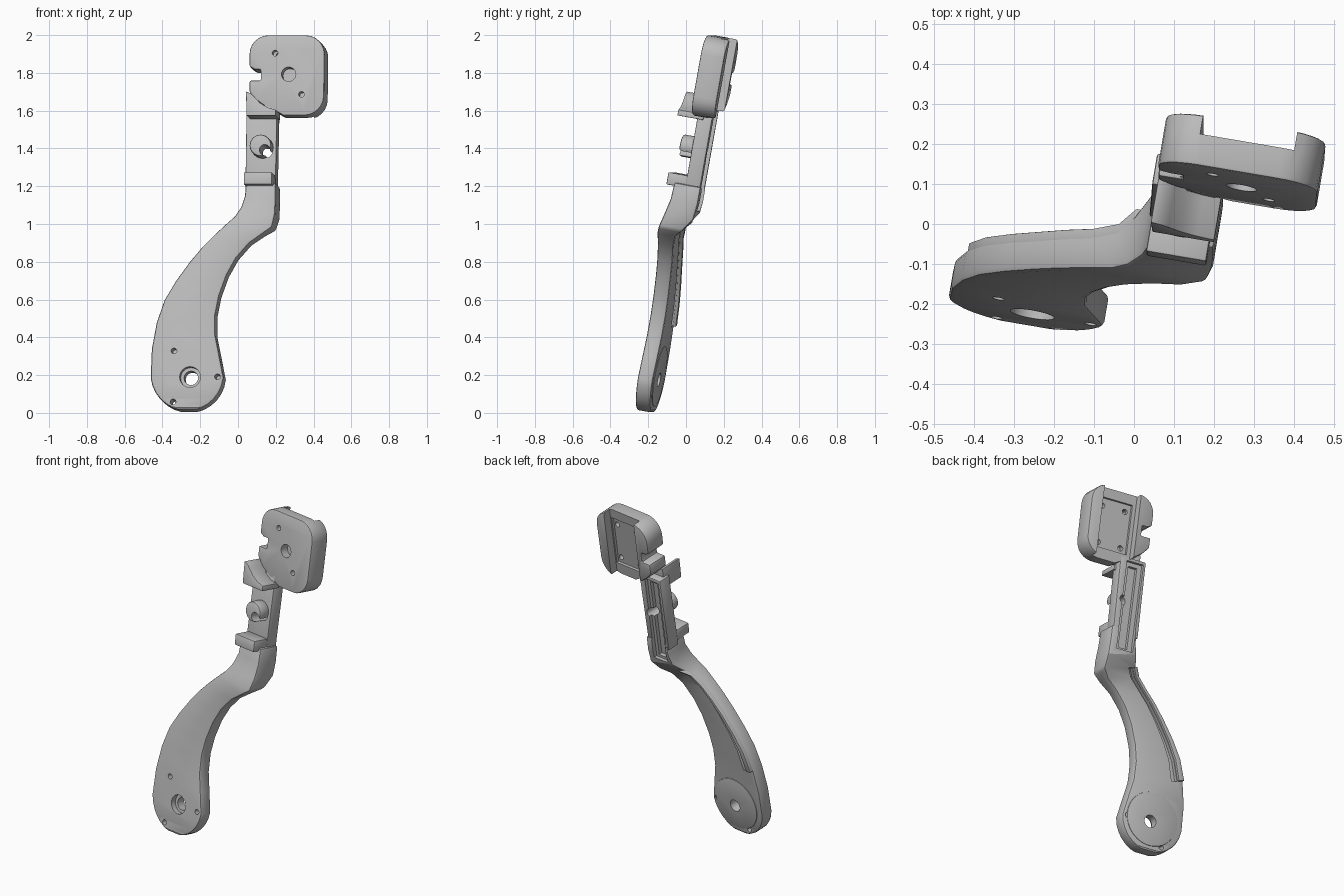
import bpy, bmesh
from math import sin, cos, pi, radians
from mathutils import Vector

if "Cube" in bpy.data.objects:
    bpy.data.objects.remove(bpy.data.objects["Cube"])

grey = bpy.data.materials.new("plain_grey")
grey.use_nodes = True
grey.diffuse_color = (0.5, 0.5, 0.5, 1)
grey.node_tree.nodes["Principled BSDF"].inputs["Base Color"].default_value = (0.5, 0.5, 0.5, 1)

# The whole arm lies in one tilted plane; parts are drawn in x, z and given depth
TX, TZ, BASE = -0.17, 0.18, -0.303
BACK = Vector((-TX, 1, -TZ)).normalized()
UP = 0.1165          # offset of the upper arm's front plane


def place(x, z, off, depth=0):
    return Vector((x, BASE + TX * x + TZ * z + off, z)) + depth * BACK


def loft(name, rings, bevel=0, segments=2):
    """Skin a list of equal closed rings and cap both ends."""
    bm = bmesh.new()
    rows = [[bm.verts.new(p) for p in ring] for ring in rings]
    n = len(rows[0])
    for a, b in zip(rows, rows[1:]):
        for i in range(n):
            bm.faces.new((a[i], a[(i + 1) % n], b[(i + 1) % n], b[i]))
    bm.faces.new(rows[0])
    bm.faces.new(rows[-1])
    bmesh.ops.recalc_face_normals(bm, faces=bm.faces)
    me = bpy.data.meshes.new(name)
    bm.to_mesh(me)
    bm.free()
    me.materials.append(grey)
    ob = bpy.data.objects.new(name, me)
    bpy.context.collection.objects.link(ob)
    if bevel:
        m = ob.modifiers.new("round", 'BEVEL')
        m.width, m.segments, m.angle_limit = bevel, segments, radians(40)
        apply(ob, m)
    return ob


def apply(ob, mod):
    bpy.context.view_layer.objects.active = ob
    bpy.ops.object.modifier_apply(modifier=mod.name)


def prism(name, outline, off, depth, bevel=0):
    return loft(name, [[place(x, z, off, d) for x, z in outline] for d in (0, depth)], bevel)


def circle(x, z, r, n=32):
    return [(x + r * cos(2 * pi * i / n), z + r * sin(2 * pi * i / n)) for i in range(n)]


def rect(x0, x1, z0, z1):
    return [(x0, z0), (x1, z0), (x1, z1), (x0, z1)]


def cut(ob, cutter):
    cutter.hide_render = True
    m = ob.modifiers.new("cut", 'BOOLEAN')
    m.operation, m.object, m.solver = 'DIFFERENCE', cutter, 'EXACT'
    apply(ob, m)
    bpy.data.objects.remove(cutter)


def drill(ob, x, z, r, off=-0.1, depth=0.5):
    cut(ob, prism("drill", circle(x, z, r, 24), off, depth))


# Lower arm stations: outer edge, inner edge, front offset, thickness
CX, CZ, R = -0.27, 0.207, 0.195
stations = []
for deg in (78, 66, 54, 42, 30, 18, 6):
    c, s = R * cos(radians(deg)), R * sin(radians(deg))
    stations.append(((CX - c, CZ - s), (CX + c, CZ - s), 0, 0.083))
stations += [
    ((-.458, .34), (-.10, .31), 0, .083), ((-.432, .48), (-.12, .41), 0, .083),
    ((-.39, .60), (-.12, .52), 0, .083), ((-.33, .70), (-.10, .62), 0, .083),
    ((-.257, .80), (-.06, .73), 0, .083), ((-.19, .88), (-.01, .82), 0, .085),
    ((-.124, .946), (.06, .90), 0, .087), ((-.06, 1.005), (.13, .95), 0, .10),
    ((-.02, 1.04), (.18, .985), .01, .13), ((.015, 1.09), (.195, 1.05), .03, .16),
    ((.035, 1.15), (.2, 1.13), .05, .15), ((.04, 1.22), (.2, 1.22), .055, .145)]


def strip(name, part, f0, f1, d0, d1, bevel=0):
    """A band along the lower arm between two fractions of its width."""
    rings = []
    for L, Rt, off, t in part:
        a, b = Vector(L).lerp(Vector(Rt), f0), Vector(L).lerp(Vector(Rt), f1)
        rings.append([place(*a, off, t + d0), place(*b, off, t + d0),
                      place(*b, off, t + d1), place(*a, off, t + d1)])
    return loft(name, rings, bevel)


lower_arm = loft("lower_arm", [[place(*L, f), place(*Rt, f), place(*Rt, f, t), place(*L, f, t)]
                               for L, Rt, f, t in stations], 0.014)
cut(lower_arm, strip("groove", stations[8:16], .13, .24, -.025, .05))
outer_rim = strip("outer_rim", stations[8:16], .01, .12, -.02, .017, .004)
hub_disc = prism("hub_disc", circle(CX + .015, CZ - .01, .16, 48), .06, .028, .003)
for ob in (lower_arm, hub_disc):
    drill(ob, CX, CZ, .037)
drill(lower_arm, CX, CZ, .055, -.1, .13)
for x, z in ((-.355, .345), (-.125, .208), (-.36, .075)):
    drill(lower_arm, x, z, .015)

# Upper arm with stepped channel along the back
upper_arm = prism("upper_arm", [(.038, 1.17), (.198, 1.17), (.208, 1.63), (.045, 1.63)],
                  UP, .08, .006)
for ob in (upper_arm, lower_arm):
    cut(ob, prism("wide_channel", rect(.07, .175, 1.07, 1.6), UP + .062, .1))
    cut(ob, prism("deep_channel", rect(.095, .15, 1.09, 1.58), UP + .04, .1))
boss = prism("boss", circle(.118, 1.417, .058), UP - .073, .08, .012)
for ob in (boss, upper_arm):
    drill(ob, .118, 1.417, .028)
tab = prism("tab", rect(.03, .18, 1.21, 1.275), UP - .106, .115, .006)

# Wedge with a hollow curved top
wedge = prism("wedge", [(.045, 1.575), (.2, 1.575), (.2, 1.605), (.155, 1.618), (.115, 1.643),
                        (.085, 1.675), (.07, 1.69), (.042, 1.702)], UP - .109, .14, .003)

# Head block: rounded outline with a notch on one side
def corner(cx, cz, r, start, n=6):
    return [(cx + r * cos(start + pi / 2 * i / n), cz + r * sin(start + pi / 2 * i / n))
            for i in range(n + 1)]


outline = (corner(.35, 1.68, .105, -pi / 2) + corner(.358, 1.9, .1, 0)
           + corner(.16, 1.9, .1, pi / 2)
           + [(.06, 1.835), (.085, 1.82), (.12, 1.82), (.12, 1.76), (.06, 1.76), (.06, 1.7),
              (.1, 1.655), (.155, 1.615), (.2, 1.598), (.24, 1.575)])
head = prism("head_block", outline, UP, .128, .008)
cut(head, prism("back_opening", rect(.165, .4, 1.5, 2.1), UP + .082, .2))
cut(head, prism("square_pocket", rect(.185, .39, 1.63, 1.93), UP + .066, .2))
drill(head, .252, 1.81, .038, UP - .1, .15)
for x, z in ((.18, 1.922), (.32, 1.703)):
    drill(head, x, z, .015, UP - .1, .14)
for x in (.215, .36):
    for z in (1.67, 1.89):
        drill(head, x, z, .016, UP + .035, .2)

# Smooth rounded surfaces, keep hard edges crisp
for ob in (lower_arm, outer_rim, hub_disc, upper_arm, boss, tab, wedge, head):
    bpy.ops.object.select_all(action='DESELECT')
    ob.select_set(True)
    bpy.context.view_layer.objects.active = ob
    bpy.ops.object.shade_smooth_by_angle(angle=radians(30))
